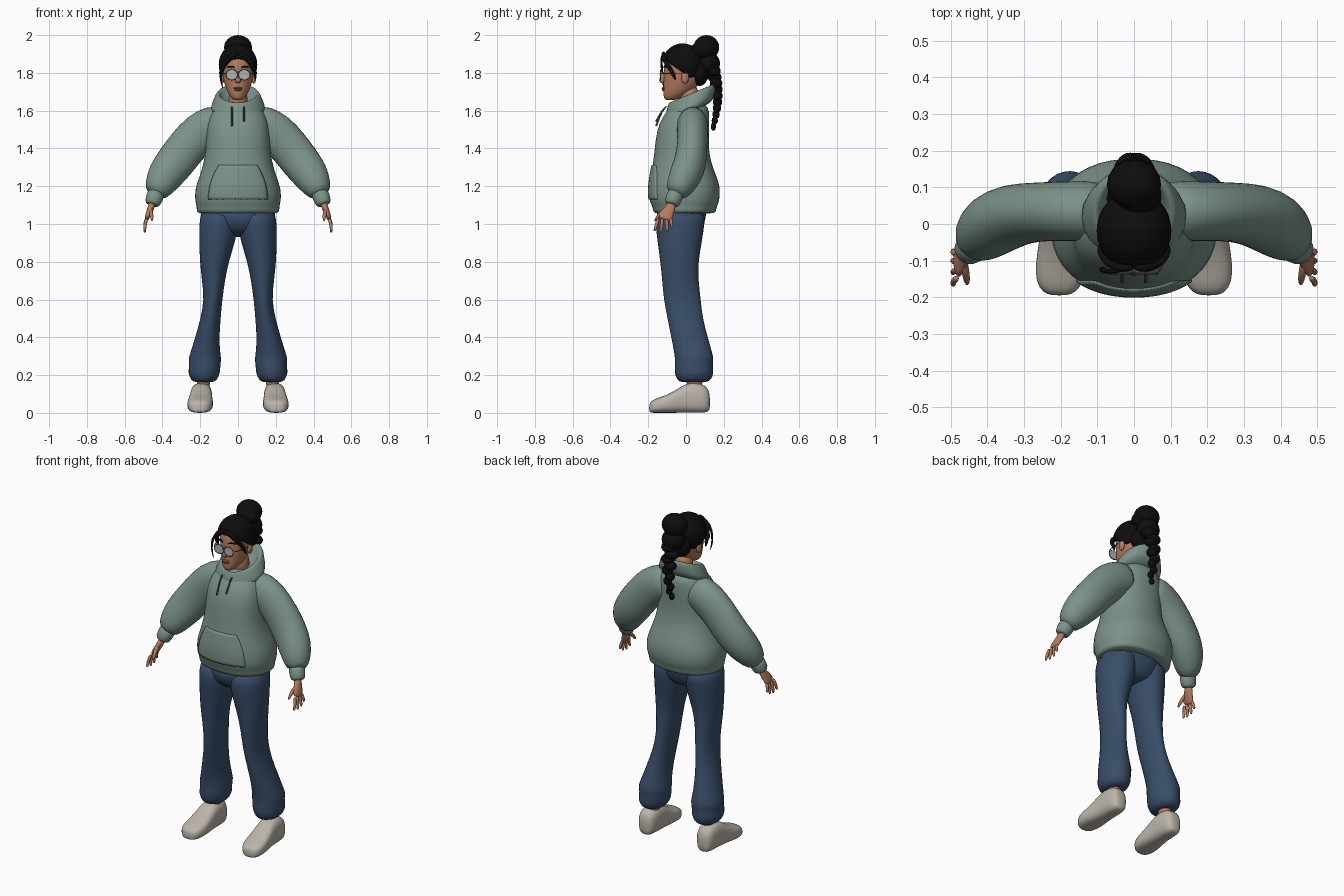
import bpy, bmesh, math
from mathutils import Vector, Matrix

cube = bpy.data.objects.get("Cube")
if cube:
    bpy.data.objects.remove(cube, do_unlink=True)


def material(name, r, g, b):
    mat = bpy.data.materials.new(name)
    mat.use_nodes = True
    mat.diffuse_color = (r, g, b, 1)
    shader = mat.node_tree.nodes["Principled BSDF"]
    shader.inputs["Base Color"].default_value = (r, g, b, 1)
    shader.inputs["Roughness"].default_value = 0.8
    return mat


SAGE = material("sage fleece", .2, .29, .25)
CORD = material("dark cord", .06, .09, .08)
DENIM = material("blue denim", .04, .075, .14)
SKIN = material("warm skin", .46, .2, .115)
LIPS = material("lip rose", .3, .09, .07)
HAIR = material("black hair", .004, .004, .004)
SHOE = material("cream leather", .5, .46, .4)
LENS = material("grey lens", .42, .46, .46)
METAL = material("dark metal", .08, .08, .08)


def finish(name, bm, mat, mirror=False, subsurf=0):
    """Turn a bmesh into a smooth, optionally mirrored object."""
    bmesh.ops.recalc_face_normals(bm, faces=bm.faces)
    mesh = bpy.data.meshes.new(name)
    bm.to_mesh(mesh)
    bm.free()
    mesh.materials.append(mat)
    obj = bpy.data.objects.new(name, mesh)
    bpy.context.collection.objects.link(obj)
    mesh.shade_smooth()
    if mirror:
        obj.modifiers.new("Mirror", "MIRROR").use_mirror_merge = False
    if subsurf:
        mod = obj.modifiers.new("Subdivision", "SUBSURF")
        mod.levels = mod.render_levels = subsurf
    return obj


def loft(name, rings, mat, normal=None, ref=(0, 1, 0), power=1.0, sides=16, mirror=False, subsurf=1):
    """Skin rings of (x, y, z, width radius, radius along ref); rings follow the path unless a normal is given."""
    bm = bmesh.new()
    centres = [Vector(r[:3]) for r in rings]
    loops = []
    for i, ring in enumerate(rings):
        if normal:
            t = Vector(normal).normalized()
        else:
            t = (centres[min(i + 1, len(rings) - 1)] - centres[max(i - 1, 0)]).normalized()
        v = Vector(ref)
        v = (v - t * v.dot(t)).normalized()
        u = v.cross(t)
        loop = []
        for k in range(sides):
            a = math.tau * k / sides
            c, s = math.cos(a), math.sin(a)
            c = math.copysign(abs(c) ** power, c)
            s = math.copysign(abs(s) ** power, s)
            loop.append(bm.verts.new(centres[i] + u * c * ring[3] + v * s * ring[-1]))
        loops.append(loop)
    for low, high in zip(loops, loops[1:]):
        for k in range(sides):
            j = (k + 1) % sides
            bm.faces.new((low[k], low[j], high[j], high[k]))
    bm.faces.new(loops[0])
    bm.faces.new(loops[-1])
    return finish(name, bm, mat, mirror, subsurf)


def upright(name, rows, mat, **options):
    """Loft level rings given as (z, x centre, x radius, front y, back y)."""
    rings = [(x, (f + b) / 2, z, rx, (b - f) / 2) for z, x, rx, f, b in rows]
    return loft(name, rings, mat, normal=(0, 0, 1), **options)


def blobs(name, items, mat, mirror=False):
    """One object made of ellipsoids given as (centre, radii)."""
    bm = bmesh.new()
    for centre, radii in items:
        matrix = Matrix.Translation(centre) @ Matrix.Diagonal((*radii, 1))
        bmesh.ops.create_uvsphere(bm, u_segments=20, v_segments=12, radius=1, matrix=matrix)
    return finish(name, bm, mat, mirror)


# Hoodie body with ribbed hem
hoodie = upright("hoodie_body", [
    (1.055, 0, .205, -.16, .145), (1.06, 0, .222, -.175, .16), (1.1, 0, .22, -.18, .165),
    (1.115, 0, .23, -.195, .178), (1.19, 0, .23, -.198, .184), (1.25, 0, .205, -.19, .165),
    (1.32, 0, .184, -.175, .135), (1.4, 0, .17, -.167, .12), (1.5, 0, .17, -.155, .123),
    (1.57, 0, .155, -.125, .125), (1.62, 0, .12, -.085, .12), (1.64, 0, .08, -.05, .09),
], SAGE, sides=24, power=.9)

# Kangaroo pocket draped on the belly
bm = bmesh.new()
bmesh.ops.create_grid(bm, x_segments=20, y_segments=12, size=1)
for v in bm.verts:
    t = (v.co.y + 1) / 2
    v.co = Vector((v.co.x * (.155 - .055 * t * t), -.4, 1.13 + .18 * t))
pocket = finish("front_pocket", bm, SAGE)
wrap = pocket.modifiers.new("Drape", "SHRINKWRAP")
wrap.target = hoodie
wrap.wrap_method = "PROJECT"
wrap.use_project_y = True
pocket.modifiers.new("Thickness", "SOLIDIFY").thickness = .014
pocket.modifiers["Thickness"].offset = 0

# Hood folded down around the neck
loft("hood", [
    (0, .02, 1.585, .16, .13), (0, .02, 1.63, .14, .142), (0, .03, 1.67, .125, .142),
    (0, .03, 1.695, .11, .132), (0, .025, 1.69, .095, .115), (0, .02, 1.63, .08, .09),
], SAGE, normal=(0, -.42, 1), sides=24)

# Puffed sleeves and cuffs
loft("sleeves", [
    (.07, .035, 1.54, .09, .08), (.13, .035, 1.525, .108, .085), (.2, .035, 1.485, .112, .083),
    (.27, .033, 1.41, .108, .082), (.33, .025, 1.33, .107, .088), (.385, .0, 1.26, .1, .09),
    (.42, -.035, 1.195, .08, .075), (.44, -.06, 1.15, .05, .05),
], SAGE, mirror=True)
loft("cuffs", [
    (.43, -.05, 1.17, .044, .044), (.438, -.06, 1.15, .048, .046), (.453, -.073, 1.11, .043, .042),
    (.456, -.076, 1.1, .032, .032),
], SAGE, mirror=True)

# Drawstrings
for side, length in ((-1, .1), (1, .075)):
    x = side * .032
    loft("left_cord" if side > 0 else "right_cord", [
        (x, -.1, 1.625, .005, .005), (x, -.128, 1.6, .005, .005),
        (x, -.15, 1.61 - length * .7, .005, .005), (x, -.16, 1.615 - length, .007, .007),
    ], CORD, sides=8)

# Jeans
upright("jeans_hips", [
    (1.1, 0, .2, -.155, .12), (1.03, 0, .205, -.162, .105), (.97, 0, .17, -.14, .09),
    (.93, 0, .06, -.08, .05),
], DENIM, sides=24)
upright("jeans_legs", [
    (1.08, .1, .1, -.16, .11), (1, .103, .104, -.165, .1), (.92, .108, .1, -.155, .09),
    (.8, .126, .078, -.138, .066), (.7, .13, .062, -.128, .068), (.6, .131, .049, -.12, .08),
    (.5, .145, .054, -.1, .09), (.4, .163, .065, -.08, .118), (.32, .173, .08, -.065, .14),
    (.285, .176, .09, -.06, .15), (.255, .175, .083, -.062, .142), (.21, .18, .088, -.063, .15),
    (.175, .18, .07, -.05, .135), (.16, .18, .05, -.03, .11),
], DENIM, mirror=True)

# Ankles and shoes
upright("ankles", [(.1, .185, .036, -.0, .09), (.22, .18, .04, -.0, .09)], SKIN, mirror=True)
loft("shoes", [
    (.195, .128, .055, .025, .04), (.195, .112, .073, .05, .072), (.194, .06, .08, .058, .08),
    (.195, .0, .08, .058, .08), (.197, -.05, .061, .063, .061), (.2, -.11, .046, .07, .046),
    (.203, -.16, .038, .065, .038), (.204, -.187, .031, .045, .031), (.204, -.195, .026, .022, .018),
], SHOE, normal=(0, 1, 0), ref=(0, 0, 1), power=.72, sides=20, mirror=True)

# Hands
loft("palms", [
    (.45, -.07, 1.12, .02, .024), (.462, -.085, 1.08, .018, .028), (.478, -.107, 1.045, .015, .04),
    (.485, -.114, 1.02, .011, .038),
], SKIN, sides=12, mirror=True)
for i, finger in enumerate(("index", "middle", "ring", "little")):
    root = -.146 + i * .021
    reach = (.068, .076, .07, .05)[i]
    spread = (-.02, -.008, .005, .01)[i]
    loft(finger + "_fingers", [
        (.482, root, 1.035, .01, .011), (.493, root + spread * .5, 1.03 - reach * .5, .009, .0095),
        (.494, root + spread, 1.03 - reach * .9, .008, .008),
        (.492, root + spread, 1.03 - reach, .004, .004),
    ], SKIN, sides=8, mirror=True)
loft("thumbs", [
    (.465, -.1, 1.08, .012, .014), (.46, -.13, 1.06, .012, .013), (.456, -.153, 1.035, .01, .01),
    (.455, -.166, 1.015, .005, .005),
], SKIN, sides=8, mirror=True)

# Neck, head and face
loft("neck", [(0, .04, 1.57, .06, .06), (0, .02, 1.65, .05, .052), (0, .01, 1.74, .05, .055)], SKIN)
upright("head", [
    (1.655, 0, .018, -.105, -.065), (1.665, 0, .035, -.117, -.03), (1.69, 0, .052, -.122, .02),
    (1.72, 0, .066, -.12, .055), (1.76, 0, .078, -.12, .08), (1.8, 0, .084, -.117, .085),
    (1.85, 0, .085, -.12, .085), (1.9, 0, .072, -.1, .07), (1.93, 0, .04, -.06, .03),
], SKIN, sides=20)
loft("nose", [
    (0, -.113, 1.81, .008, .008), (0, -.124, 1.78, .011, .012), (0, -.13, 1.757, .018, .017),
    (0, -.122, 1.745, .012, .01),
], SKIN, normal=(0, 0, 1), sides=12)
blobs("ears", [((.084, -.005, 1.775), (.012, .02, .032))], SKIN, mirror=True)
blobs("lips", [((0, -.119, 1.719), (.025, .01, .006)), ((0, -.119, 1.71), (.021, .009, .006))], LIPS)
loft("eyebrows", [
    (.015, -.119, 1.828, .004, .004), (.04, -.113, 1.836, .005, .005), (.064, -.094, 1.828, .003, .003),
], HAIR, ref=(0, 0, 1), sides=8, mirror=True)

# Glasses
face_front = Matrix.Translation((.033, -.135, 1.79)) @ Matrix.Rotation(math.pi / 2, 4, "X")
bm = bmesh.new()
bmesh.ops.create_cone(bm, cap_ends=True, segments=24, radius1=.03, radius2=.03, depth=.004, matrix=face_front)
for v in bm.verts:
    v.co.z = 1.79 + (v.co.z - 1.79) * .85
finish("lenses", bm, LENS, mirror=True).data.shade_flat()
rim = [(.033 + .031 * math.cos(a), -.136, 1.79 + .027 * math.sin(a), .0025, .0025)
       for a in (math.tau * k / 24 for k in range(25))]
loft("lens_rims", rim, METAL, sides=6, mirror=True, subsurf=0)
loft("temples", [
    (.062, -.136, 1.797, .003, .003), (.085, -.11, 1.797, .003, .003), (.092, -.01, 1.795, .003, .003),
], METAL, ref=(0, 0, 1), sides=6, mirror=True)
loft("glasses_bridge", [(-.006, -.138, 1.795, .003, .003), (.006, -.138, 1.795, .003, .003)],
     METAL, sides=6, subsurf=0)

# Hair cap trimmed along the hairline
bm = bmesh.new()
bmesh.ops.create_uvsphere(bm, u_segments=32, v_segments=20, radius=1,
                          matrix=Matrix.Translation((0, -.018, 1.843)) @ Matrix.Diagonal((.102, .11, .113, 1)))
bmesh.ops.bisect_plane(bm, geom=bm.verts[:] + bm.edges[:] + bm.faces[:], plane_co=(0, 0, 1.79),
                       plane_no=(0, .7, 1), clear_inner=True)
cap = finish("hair_cap", bm, HAIR)
cap.modifiers.new("Thickness", "SOLIDIFY").thickness = .014

# Bun, ponytail base and braid
blobs("hair_bun", [
    ((0, .108, 1.935), (.074, .068, .065)), ((.012, .085, 1.92), (.062, .06, .05)),
    ((0, .12, 1.85), (.068, .06, .06)), ((0, .07, 1.8), (.075, .05, .07)),
], HAIR)
braid = []
for i in range(10):
    t = i / 9
    size = .046 - .03 * t
    sway = .012 * (-1) ** i * (1 - t * .5)
    braid.append(((sway, .145 + .022 * math.sin(t * math.pi), 1.81 - .295 * t), (size, size * .85, .031 - .01 * t)))
blobs("braid", braid, HAIR)

# Fringe swept to both sides, with one longer loose lock
loft("fringe", [
    (.0, -.118, 1.91, .012, .01), (.04, -.124, 1.885, .017, .012), (.078, -.1, 1.845, .016, .012),
    (.092, -.07, 1.8, .012, .012), (.092, -.055, 1.76, .003, .004),
], HAIR, sides=10, mirror=True)
loft("loose_lock", [
    (-.02, -.122, 1.9, .01, .008), (-.068, -.133, 1.865, .01, .007), (-.092, -.125, 1.8, .007, .006),
    (-.09, -.12, 1.75, .005, .004), (-.078, -.12, 1.715, .002, .002),
], HAIR, sides=8)
